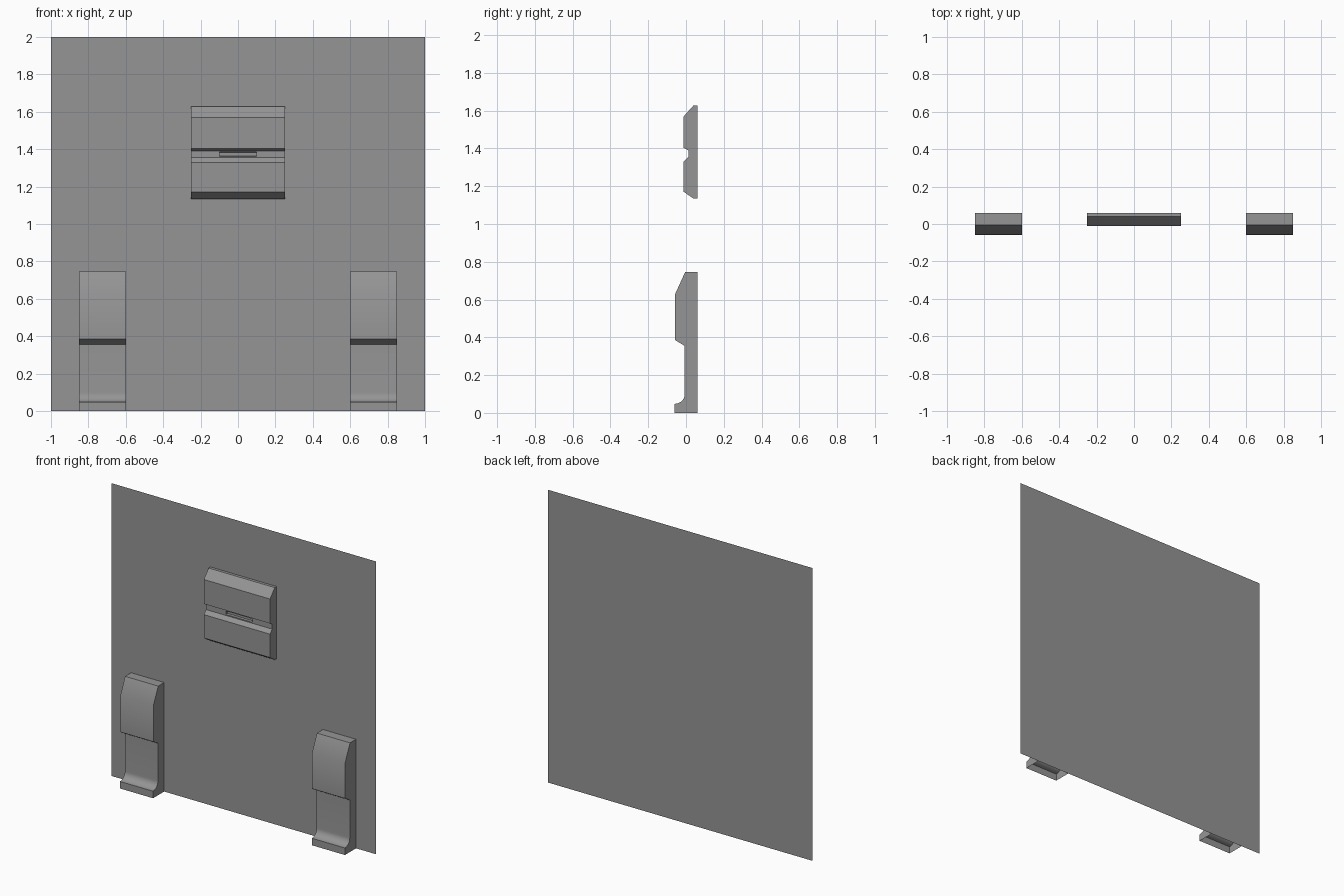
import bpy, bmesh
from math import sin, cos, pi

cube = bpy.data.objects.get("Cube")
if cube:
    bpy.data.objects.remove(cube, do_unlink=True)

grey = bpy.data.materials.new("mid_grey")
grey.use_nodes = True
colour = (0.3, 0.3, 0.3, 1)
grey.diffuse_color = colour
grey.node_tree.nodes["Principled BSDF"].inputs["Base Color"].default_value = colour

BACK = 0.06


def finish(bm, name):
    mesh = bpy.data.meshes.new(name)
    bm.to_mesh(mesh)
    bm.free()
    mesh.materials.append(grey)
    obj = bpy.data.objects.new(name, mesh)
    bpy.context.collection.objects.link(obj)
    return obj


def extruded_shell(profile, x0, x1, open_bottom=False):
    """Sweep a (y, z) profile along x, with end caps and an open back."""
    bm = bmesh.new()
    a = [bm.verts.new((x0, y, z)) for y, z in profile]
    b = [bm.verts.new((x1, y, z)) for y, z in profile]
    for i in range(1 if open_bottom else 0, len(profile) - 1):
        bm.faces.new((a[i], b[i], b[i + 1], a[i + 1]))
    bm.faces.new(a)
    bm.faces.new(b[::-1])
    bm.normal_update()
    return bm


# Thin backing sheet
bm = bmesh.new()
bm.faces.new([bm.verts.new((x, BACK, z)) for x, z in ((-1, 0), (1, 0), (1, 2), (-1, 2))])
finish(bm, "back_sheet")

# Foot brackets: lip, rounded fillet, recessed stem and thick chamfered head
fillet = [(-0.06 + 0.053 * sin(t), 0.098 - 0.05 * cos(t))
          for t in (i * pi / 16 for i in range(9))]
foot = [(BACK, 0), (-0.06, 0)] + fillet + [
    (-0.007, 0.355), (-0.057, 0.385), (-0.057, 0.63), (-0.005, 0.745), (BACK, 0.745)]
for name, x0, x1 in (("right_foot", -0.85, -0.6), ("left_foot", 0.6, 0.85)):
    obj = finish(extruded_shell(foot, x0, x1, open_bottom=True), name)
    bpy.ops.object.select_all(action='DESELECT')
    obj.select_set(True)
    bpy.context.view_layer.objects.active = obj
    bpy.ops.object.shade_smooth_by_angle()

# Central panel with bevelled top and bottom and a groove across the middle
FLOOR = 0.012
panel = [(BACK, 1.135), (0.04, 1.135), (-0.012, 1.17), (-0.012, 1.33),
         (FLOOR, 1.355), (FLOOR, 1.39), (-0.012, 1.403), (-0.012, 1.57),
         (0.04, 1.628), (BACK, 1.628)]
bm = extruded_shell(panel, -0.25, 0.25)


def groove_faces():
    return [f for f in bm.faces if all(abs(v.co.y - FLOOR) < 1e-4 for v in f.verts)]


# Small slot sunk into the groove floor
for co, no in (((-0.1, 0, 0), (1, 0, 0)), ((0.1, 0, 0), (1, 0, 0)),
               ((0, 0, 1.362), (0, 0, 1)), ((0, 0, 1.385), (0, 0, 1))):
    faces = groove_faces()
    geom = set(faces)
    for f in faces:
        geom.update(f.edges, f.verts)
    bmesh.ops.bisect_plane(bm, geom=list(geom), plane_co=co, plane_no=no)
slot = [f for f in groove_faces()
        if abs(f.calc_center_median().x) < 0.05
        and 1.362 < f.calc_center_median().z < 1.385]
bmesh.ops.inset_region(bm, faces=slot, thickness=0.003, depth=-0.015)
finish(bm, "centre_panel")
